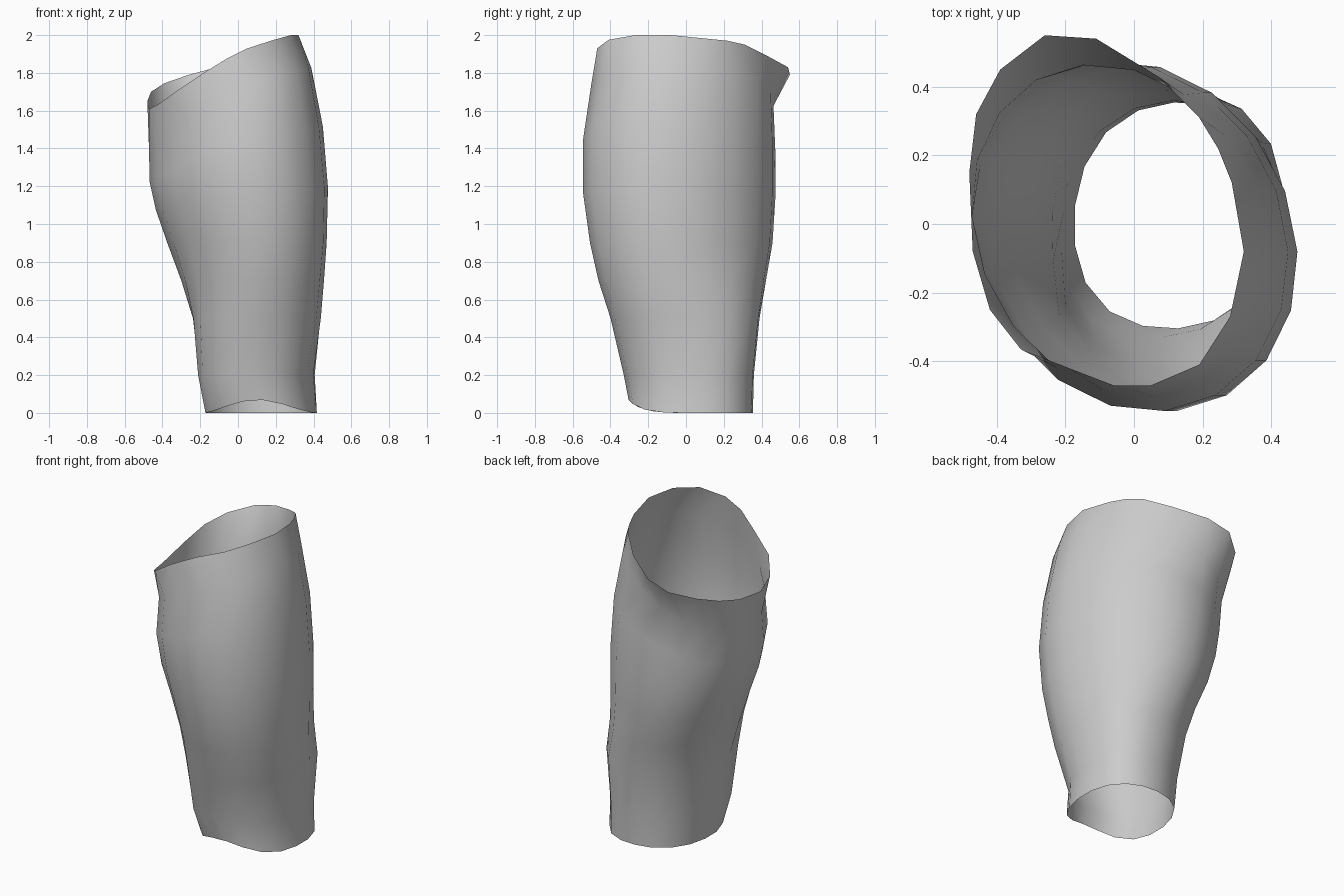
import bpy
import bmesh
from math import cos, sin, tau, sqrt, radians

cube = bpy.data.objects.get("Cube")
if cube:
    bpy.data.objects.remove(cube, do_unlink=True)

# Slanted rim, counter-clockwise from the left (+x) side
rim = [
    (0.32, -0.08, 2.0), (0.285, 0.12, 1.98), (0.245, 0.22, 1.97),
    (0.19, 0.31, 1.95), (0.07, 0.43, 1.89), (-0.11, 0.54, 1.83),
    (-0.26, 0.55, 1.79), (-0.39, 0.45, 1.745), (-0.46, 0.32, 1.7),
    (-0.48, 0.15, 1.65), (-0.47, -0.08, 1.61), (-0.42, -0.25, 1.635),
    (-0.33, -0.365, 1.7), (-0.19, -0.42, 1.795), (-0.06, -0.47, 1.875),
    (0.05, -0.47, 1.93), (0.19, -0.41, 1.975), (0.28, -0.27, 2.0),
]

# Wall sections: height, tilt, min x, max x, front, back, shear, swell
sections = [
    (0.20, 0.0, -0.21, 0.405, -0.33, 0.36, 0.04, 0.05),
    (0.50, 0.0, -0.24, 0.44, -0.40, 0.39, 0.01, 0.06),
    (0.70, 0.0, -0.30, 0.455, -0.465, 0.425, -0.03, 0.01),
    (0.90, 0.0, -0.375, 0.47, -0.51, 0.46, -0.06, 0.0),
    (1.15, 0.3, -0.435, 0.477, -0.547, 0.475, -0.065, 0.0),
    (1.42, 0.7, -0.468, 0.45, -0.547, 0.475, -0.06, 0.0),
    (1.70, 1.0, -0.473, 0.39, -0.505, 0.465, -0.07, 0.0),
]


def make_material(name, colour):
    material = bpy.data.materials.new(name)
    material.use_nodes = True
    material.diffuse_color = colour
    material.node_tree.nodes["Principled BSDF"].inputs["Base Color"].default_value = colour
    return material


def section_points(height, tilt, left, right, front, back, shear, swell, notch=0.0):
    """Points of one sheared oval; swell fills out its diagonals, notch lifts its front."""
    centre_x, centre_y = (left + right) / 2, (front + back) / 2
    radius_y = (back - front) / 2
    radius_x = sqrt(((right - left) / 2) ** 2 - shear ** 2)
    points = []
    for i in range(len(rim)):
        angle = tau * i / len(rim) - radians(5)
        fill = 1 + swell * sin(2 * angle) ** 2
        x = centre_x + fill * (radius_x * cos(angle) + shear * sin(angle))
        y = centre_y + fill * radius_y * sin(angle)
        slope = 0.45 * x - 0.33 * x * x
        lift = notch * max(0.0, -sin(angle)) ** 4
        points.append((x, y, height + tilt * slope + lift))
    return points


def bridge(bm, lower, upper):
    """Join two rings with smooth quads."""
    for i in range(len(lower)):
        j = (i + 1) % len(lower)
        bm.faces.new((lower[i], lower[j], upper[j], upper[i])).smooth = True


# Open sleeve: notched hem, lofted wall, flared rim
hem = section_points(0.0, 0.0, -0.175, 0.42, -0.305, 0.355, 0.02, 0.04, notch=0.07)
outlines = [hem] + [section_points(*section) for section in sections] + [rim]

bm = bmesh.new()
rings = [[bm.verts.new(point) for point in outline] for outline in outlines]
for lower, upper in zip(rings, rings[1:]):
    bridge(bm, lower, upper)

mesh = bpy.data.meshes.new("tapered_sleeve")
bm.to_mesh(mesh)
bm.free()
mesh.materials.append(make_material("plain grey", (0.6, 0.6, 0.6, 1.0)))
sleeve = bpy.data.objects.new("tapered_sleeve", mesh)
bpy.context.collection.objects.link(sleeve)
